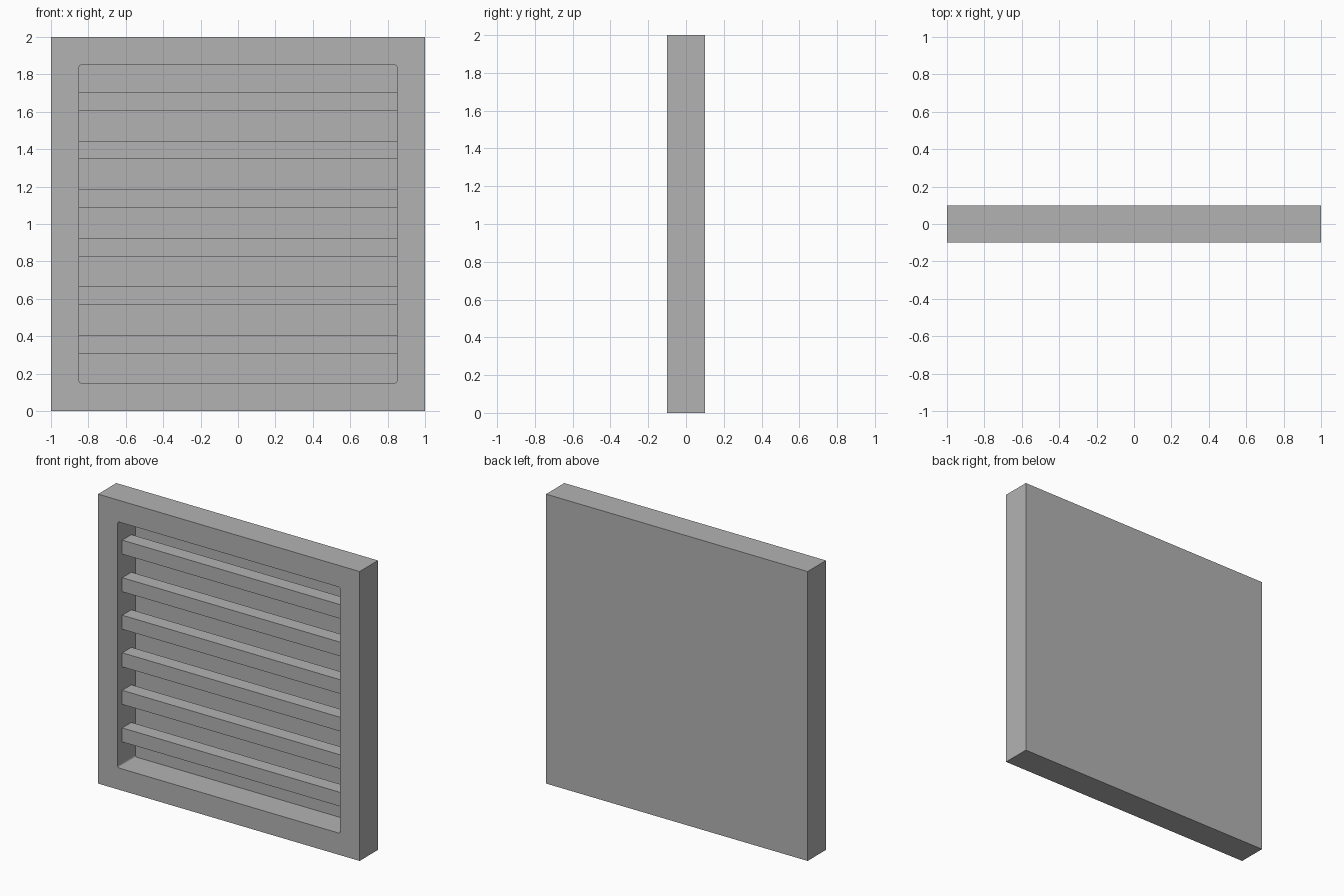
import bpy
import bmesh
from mathutils import Matrix, Vector

cube = bpy.data.objects.get("Cube")
if cube:
    bpy.data.objects.remove(cube, do_unlink=True)

grey = bpy.data.materials.new("plain grey")
grey.use_nodes = True
colour = (0.45, 0.45, 0.45, 1)
grey.diffuse_color = colour
grey.node_tree.nodes["Principled BSDF"].inputs["Base Color"].default_value = colour


def box(name, size, centre, corner=0):
    """Box, optionally with its front-to-back edges rounded."""
    bm = bmesh.new()
    bmesh.ops.create_cube(bm, size=1, matrix=Matrix.Diagonal((*size, 1)))
    if corner:
        edges = [e for e in bm.edges
                 if abs((e.verts[0].co - e.verts[1].co).normalized().y) > 0.9]
        bmesh.ops.bevel(bm, geom=edges, offset=corner, segments=3,
                        profile=0.5, affect='EDGES')
    mesh = bpy.data.meshes.new(name)
    bm.to_mesh(mesh)
    bm.free()
    mesh.materials.append(grey)
    obj = bpy.data.objects.new(name, mesh)
    obj.location = Vector(centre)
    bpy.context.scene.collection.objects.link(obj)
    return obj


DEPTH = 0.2
BACK = 0.005      # thin back wall
OPENING = 1.7

# Frame with a deep, slightly round-cornered recess in its front
frame = box("frame", (2, DEPTH, 2), (0, 0, 1))
cutter = box("recess_cutter", (OPENING, DEPTH, OPENING), (0, -BACK, 1), corner=0.012)
cutter.hide_render = True
cut = frame.modifiers.new("recess", 'BOOLEAN')
cut.object = cutter
cut.operation = 'DIFFERENCE'
cut.solver = 'EXACT'
bpy.context.view_layer.objects.active = frame
bpy.ops.object.modifier_apply(modifier=cut.name)
bpy.data.objects.remove(cutter, do_unlink=True)

# Six square slats spanning the recess
for i in range(6):
    box(f"slat_{i + 1}", (OPENING, 0.1, 0.097), (0, 0, 0.357 + 0.2595 * i))
